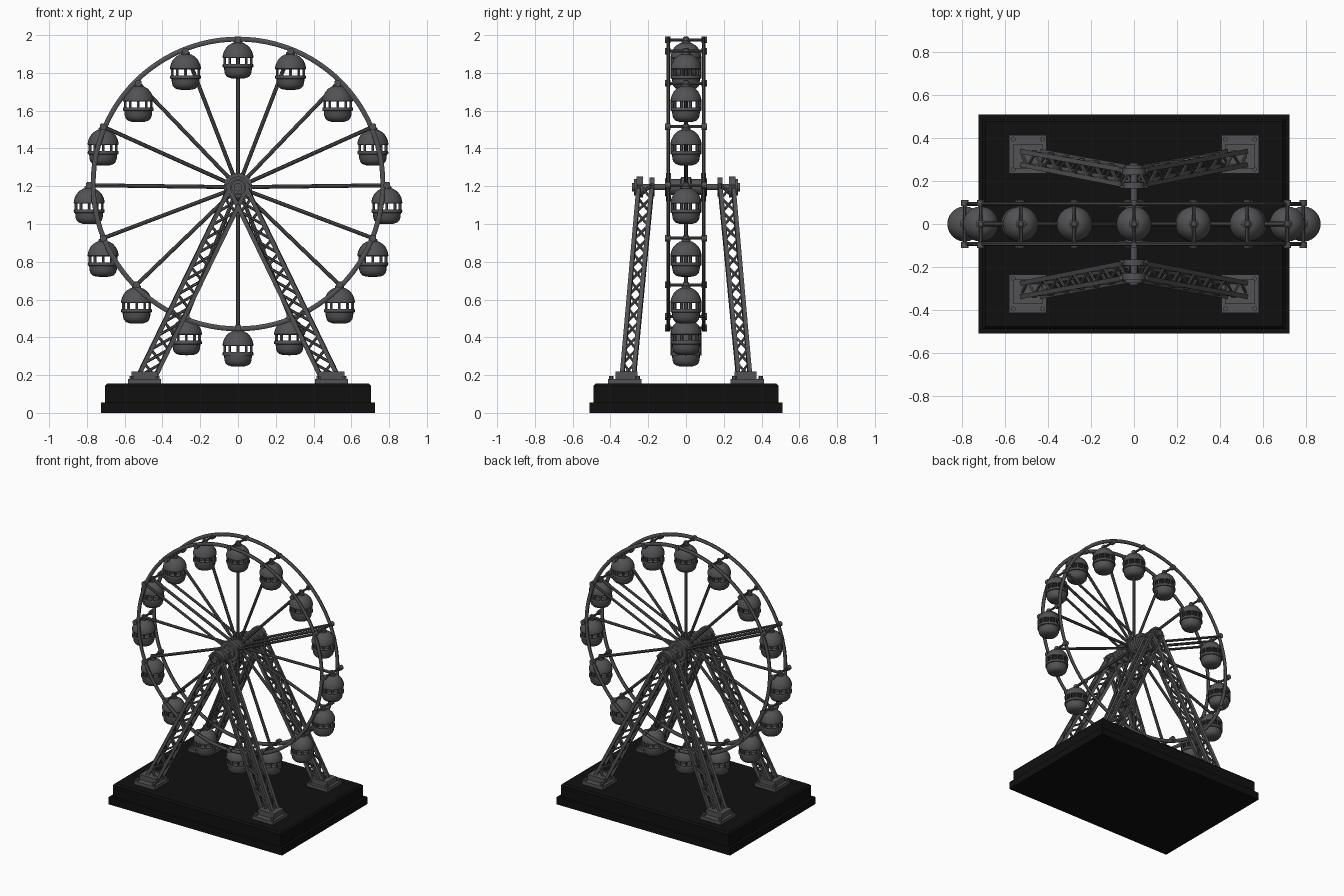
import bpy, bmesh, math
from mathutils import Vector, Matrix

if "Cube" in bpy.data.objects:
    bpy.data.objects.remove(bpy.data.objects["Cube"])

def material(name, c):
    m = bpy.data.materials.new(name)
    m.diffuse_color = (*c, 1)
    m.use_nodes = True
    m.node_tree.nodes["Principled BSDF"].inputs["Base Color"].default_value = m.diffuse_color
    return m

STEEL = material("dark grey steel", (0.085, 0.085, 0.09))
BLACK = material("black base", (0.005, 0.005, 0.005))

def finish(bm, name, mat=STEEL, smooth=True):
    bmesh.ops.recalc_face_normals(bm, faces=bm.faces)
    me = bpy.data.meshes.new(name)
    bm.to_mesh(me)
    bm.free()
    me.materials.append(mat)
    ob = bpy.data.objects.new(name, me)
    bpy.context.collection.objects.link(ob)
    if smooth:
        bpy.ops.object.select_all(action='DESELECT')
        ob.select_set(True)
        bpy.context.view_layer.objects.active = ob
        bpy.ops.object.shade_smooth_by_angle(angle=math.radians(40))
    return ob

def rod(bm, a, b, r, n=8, r2=None):
    a, b = Vector(a), Vector(b)
    d = b - a
    mat = Matrix.Translation((a + b) / 2) @ d.to_track_quat('Z', 'Y').to_matrix().to_4x4()
    if n == 4:
        mat = mat @ Matrix.Rotation(math.pi / 4, 4, 'Z')
    bmesh.ops.create_cone(bm, cap_ends=True, segments=n, radius1=r,
                          radius2=r if r2 is None else r2, depth=d.length, matrix=mat)

def box(bm, c, s):
    bmesh.ops.create_cube(bm, size=1, matrix=Matrix.Translation(c) @ Matrix.Diagonal((*s, 1)))

def lathe(bm, prof, n, mat=Matrix(), closed=False):
    # revolve (radius, height) points about local z
    rows = []
    for r, z in prof:
        if r < 1e-6:
            rows.append([bm.verts.new(mat @ Vector((0, 0, z)))] * n)
        else:
            rows.append([bm.verts.new(mat @ Vector((r * math.cos(2 * math.pi * i / n),
                         r * math.sin(2 * math.pi * i / n), z))) for i in range(n)])
    pairs = list(zip(rows, rows[1:])) + ([(rows[-1], rows[0])] if closed else [])
    for p, q in pairs:
        for i in range(n):
            j = (i + 1) % n
            vs = list(dict.fromkeys((p[i], p[j], q[j], q[i])))
            if len(vs) > 2:
                bm.faces.new(vs)

HUB = Vector((0, 0, 1.195))
RY = 0.094

# stepped base with bevelled top
bm = bmesh.new()
box(bm, (0, 0, 0.0275), (1.45, 1.02, 0.055))
finish(bm, "base_lower_slab", BLACK, False)
bm = bmesh.new()
box(bm, (0, 0, 0.1025), (1.41, 0.98, 0.105))
top = [e for e in bm.edges if all(v.co.z > 0.15 for v in e.verts)]
bmesh.ops.bevel(bm, geom=top, offset=0.012, segments=1, affect='EDGES')
finish(bm, "base_upper_slab", BLACK, False)

# two wheel rims
for s, nm in ((-1, "front_rim"), (1, "back_rim")):
    bm = bmesh.new()
    M = Matrix.Translation((0, s * RY, 1.212)) @ Matrix.Rotation(math.pi / 2, 4, 'X')
    prof = [(0.767 + 0.014 * math.cos(k * math.pi / 4 + math.pi / 8),
             0.010 * math.sin(k * math.pi / 4 + math.pi / 8)) for k in range(8)]
    lathe(bm, prof, 96, M, True)
    finish(bm, nm)

# hanging cabins: (x, bottom z) down the right side, mirrored to the left
half = [(0, 1.77), (.278, 1.71), (.528, 1.54), (.714, 1.31), (.788, 1.0),
        (.714, .72), (.537, .473), (.273, .305), (0, .245)]
spots = half + [(-x, z) for x, z in half[1:-1]]
LIFT = 0.205

# spokes
bm = bmesh.new()
for x, z in spots:
    rod(bm, HUB, (x, 0, z + LIFT), 0.0105)
for sx in (-1, 1):
    for sy in (-1, 1):
        rod(bm, HUB + Vector((0, sy * RY, 0)), (sx * .705, sy * RY, 1.51), 0.0095)
finish(bm, "spokes")

# pivot bars joining the two rims, with end caps
bm = bmesh.new()
for x, z in spots:
    p = Vector((x, 0, z + LIFT))
    rod(bm, p - Vector((0, RY, 0)), p + Vector((0, RY, 0)), 0.008)
    for s in (-1, 1):
        rod(bm, p + Vector((0, s * 0.083, 0)), p + Vector((0, s * 0.112, 0)), 0.018, 10)
finish(bm, "pivot_bars")

# cabin mesh: tub, window posts, dome and hanger knob
bm = bmesh.new()
lathe(bm, [(0, 0), (.035, .001), (.056, .008), (.067, .02), (.072, .036), (.074, .058), (.081, .06),
           (.082, .07), (.080, .077), (.070, .077), (.068, .03), (0, .02)], 24)
lathe(bm, [(0, .112), (.068, .112), (.078, .108), (.082, .112), (.081, .122), (.077, .138),
           (.067, .158), (.052, .175), (.032, .187), (0, .192)], 24)
for k in range(10):
    a = 2 * math.pi * (k + .5) / 10
    c, s = math.cos(a) * .073, math.sin(a) * .073
    rod(bm, (c, s, .07), (c, s, .115), 0.008, 6)
lathe(bm, [(0, .185), (.024, .185), (.024, .198), (.016, .202), (.016, .217), (.011, .222), (0, .222)], 10)
cabin = finish(bm, "cabin_01")
cabin.location = (spots[0][0], 0, spots[0][1])
for i, (x, z) in enumerate(spots[1:], 2):
    ob = bpy.data.objects.new(f"cabin_{i:02d}", cabin.data)
    ob.location = (x, 0, z)
    bpy.context.collection.objects.link(ob)

# central hub with flanges
bm = bmesh.new()
M = Matrix.Translation(HUB) @ Matrix.Rotation(math.pi / 2, 4, 'X')
lathe(bm, [(0, -.112), (.045, -.112), (.05, -.105), (.075, -.105), (.075, -.08), (.042, -.08),
           (.042, -.03), (.055, -.025), (.055, .025), (.042, .03),
           (.042, .08), (.075, .08), (.075, .105), (.05, .105), (.045, .112), (0, .112)], 32, M)
finish(bm, "wheel_hub")
bm = bmesh.new()
rod(bm, HUB - Vector((0, .25, 0)), HUB + Vector((0, .25, 0)), 0.016, 12)
finish(bm, "axle")

# lattice legs: four chords with zigzag braces on each face
def leg(sx, sy, name):
    def pt(t, i):
        ox, oy = ((-1, -1), (1, -1), (1, 1), (-1, 1))[i % 4]
        x = .485 + (-.01 - .485) * t + ox * .046
        y = .308 + (.214 - .308) * t + oy * (.031 + .004 * t)
        return Vector((sx * x, sy * y, .19 + 1.02 * t))
    bm = bmesh.new()
    for i in range(4):
        rod(bm, pt(0, i), pt(1, i), 0.0155, 4)
        n = 14
        for k in range(n):
            a, b = (i, i + 1) if k % 2 else (i + 1, i)
            rod(bm, pt(k / n, a), pt((k + 1) / n, b), 0.0075, 6)
    finish(bm, name + "_leg")
    # foot plate, block and bolts
    bm = bmesh.new()
    cx, cy = sx * .495, sy * .325
    box(bm, (cx, cy, .167), (.175, .178, .026))
    box(bm, (cx, sy * .315, .198), (.135, .115, .04))
    for dx in (-1, 1):
        for dy in (-1, 1):
            px, py = cx + dx * .068, cy + dy * .07
            rod(bm, (px, py, .175), (px, py, .196), 0.012, 6)
    finish(bm, name + "_foot", smooth=False)

for sy, a in ((-1, "front"), (1, "back")):
    for sx, b in ((-1, "left"), (1, "right")):
        leg(sx, sy, f"{a}_{b}")
    # bearing discs at the leg tops
    bm = bmesh.new()
    M = Matrix.Translation(HUB) @ Matrix.Rotation(-sy * math.pi / 2, 4, 'X')
    lathe(bm, [(0, .228), (.056, .228), (.056, .262), (.043, .262), (.043, .275), (.033, .275),
               (.033, .266), (.022, .266), (.022, .285), (0, .285)], 28, M)
    lathe(bm, [(0, .166), (.05, .166), (.05, .194), (0, .194)], 28, M)
    finish(bm, a + "_bearing")
